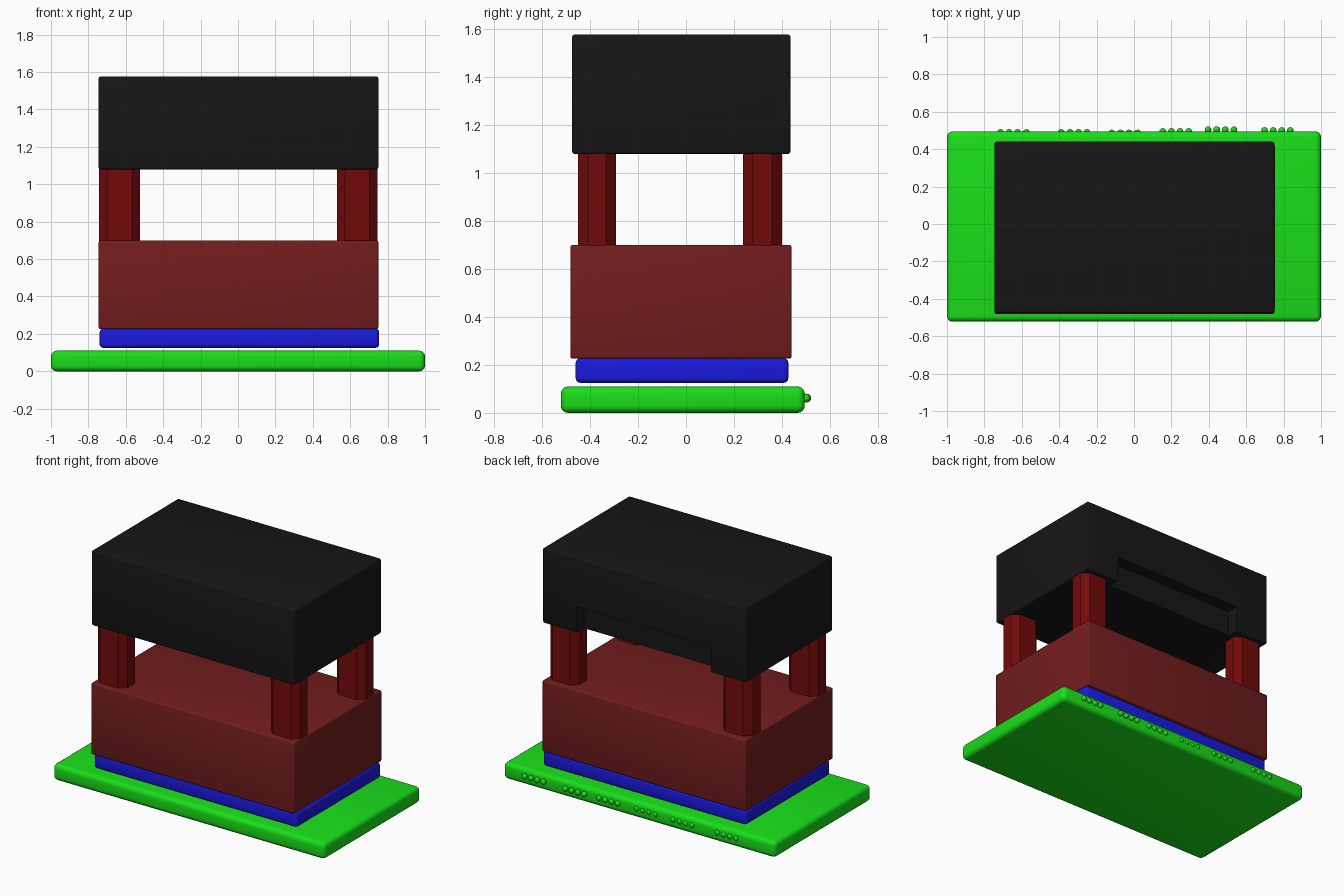
import bpy
import bmesh
from mathutils import Vector

if "Cube" in bpy.data.objects:
    bpy.data.objects.remove(bpy.data.objects["Cube"])


def material(name, rgb):
    m = bpy.data.materials.new(name)
    m.diffuse_color = (*rgb, 1)
    m.use_nodes = True
    m.node_tree.nodes["Principled BSDF"].inputs["Base Color"].default_value = m.diffuse_color
    return m


GREEN = material("green", (0.01, 0.74, 0.01))
BLUE = material("blue", (0.01, 0.01, 0.74))
RED = material("red", (0.17, 0.012, 0.012))
DARK_RED = material("dark_red", (0.17, 0.003, 0.003))
BLACK = material("black", (0.008, 0.008, 0.008))


def apply_modifier(ob, mod):
    bpy.context.view_layer.objects.active = ob
    bpy.ops.object.modifier_apply(modifier=mod.name)


def box(name, xs, ys, zs, mat=None, bevel=0.0, segments=3):
    lo, hi = Vector((xs[0], ys[0], zs[0])), Vector((xs[1], ys[1], zs[1]))
    bpy.ops.mesh.primitive_cube_add(size=1, location=(lo + hi) / 2)
    ob = bpy.context.object
    ob.name = name
    ob.scale = hi - lo
    bpy.ops.object.transform_apply(location=False, rotation=False, scale=True)
    if mat:
        ob.data.materials.append(mat)
    if bevel:
        mod = ob.modifiers.new("bevel", "BEVEL")
        mod.width, mod.segments = bevel, segments
        apply_modifier(ob, mod)
        bpy.ops.object.shade_smooth_by_angle()
    return ob


# Base plate, mat and lower body
box("base_plate", (-1, 1), (-0.522, 0.495), (0, 0.11), GREEN, 0.03, 4)
box("blue_layer", (-0.74, 0.755), (-0.46, 0.427), (0.125, 0.228), BLUE, 0.02)
box("lower_body", (-0.745, 0.75), (-0.482, 0.44), (0.226, 0.70), RED, 0.01)

# Upper body with a shallow recess along the lower back edge
upper = box("upper_body", (-0.745, 0.75), (-0.475, 0.435), (1.08, 1.577), BLACK, 0.01)
cutter = box("recess_cutter", (-0.49, 0.50), (0.355, 0.6), (0.9, 1.255))
cutter.hide_render = True
cut = upper.modifiers.new("recess", "BOOLEAN")
cut.object, cut.operation, cut.solver = cutter, "DIFFERENCE", "EXACT"
apply_modifier(upper, cut)
bpy.data.objects.remove(cutter)


# Chamfered corner posts
def post(name, xs, ys):
    c = 0.042
    (x0, x1), (y0, y1) = xs, ys
    outline = [(x0 + c, y0), (x1 - c, y0), (x1, y0 + c), (x1, y1 - c),
               (x1 - c, y1), (x0 + c, y1), (x0, y1 - c), (x0, y0 + c)]
    bm = bmesh.new()
    face = bm.faces.new([bm.verts.new((x, y, 0.69)) for x, y in outline])
    top = bmesh.ops.extrude_face_region(bm, geom=[face])["geom"]
    bmesh.ops.translate(bm, vec=(0, 0, 0.40),
                        verts=[g for g in top if isinstance(g, bmesh.types.BMVert)])
    bmesh.ops.recalc_face_normals(bm, faces=bm.faces)
    mesh = bpy.data.meshes.new(name)
    bm.to_mesh(mesh)
    bm.free()
    mesh.materials.append(DARK_RED)
    bpy.context.collection.objects.link(bpy.data.objects.new(name, mesh))


for side, xs in (("left", (-0.742, -0.525)), ("right", (0.53, 0.745))):
    for end, ys in (("front", (-0.45, -0.292)), ("back", (0.238, 0.40))):
        post(f"{end}_{side}_post", xs, ys)

# Six groups of four small studs on the back edge of the base: (centre x, centre y)
groups = [(-0.645, 0.490), (-0.32, 0.490), (-0.05, 0.487),
          (0.223, 0.495), (0.465, 0.504), (0.767, 0.500)]
for g, (cx, cy) in enumerate(groups, 1):
    for i in range(4):
        bpy.ops.mesh.primitive_uv_sphere_add(segments=12, ring_count=8, radius=0.018,
                                             location=(cx + (i - 1.5) * 0.046, cy, 0.062))
        stud = bpy.context.object
        stud.name = f"stud_{g}_{i + 1}"
        stud.data.materials.append(GREEN)
        bpy.ops.object.shade_smooth()
